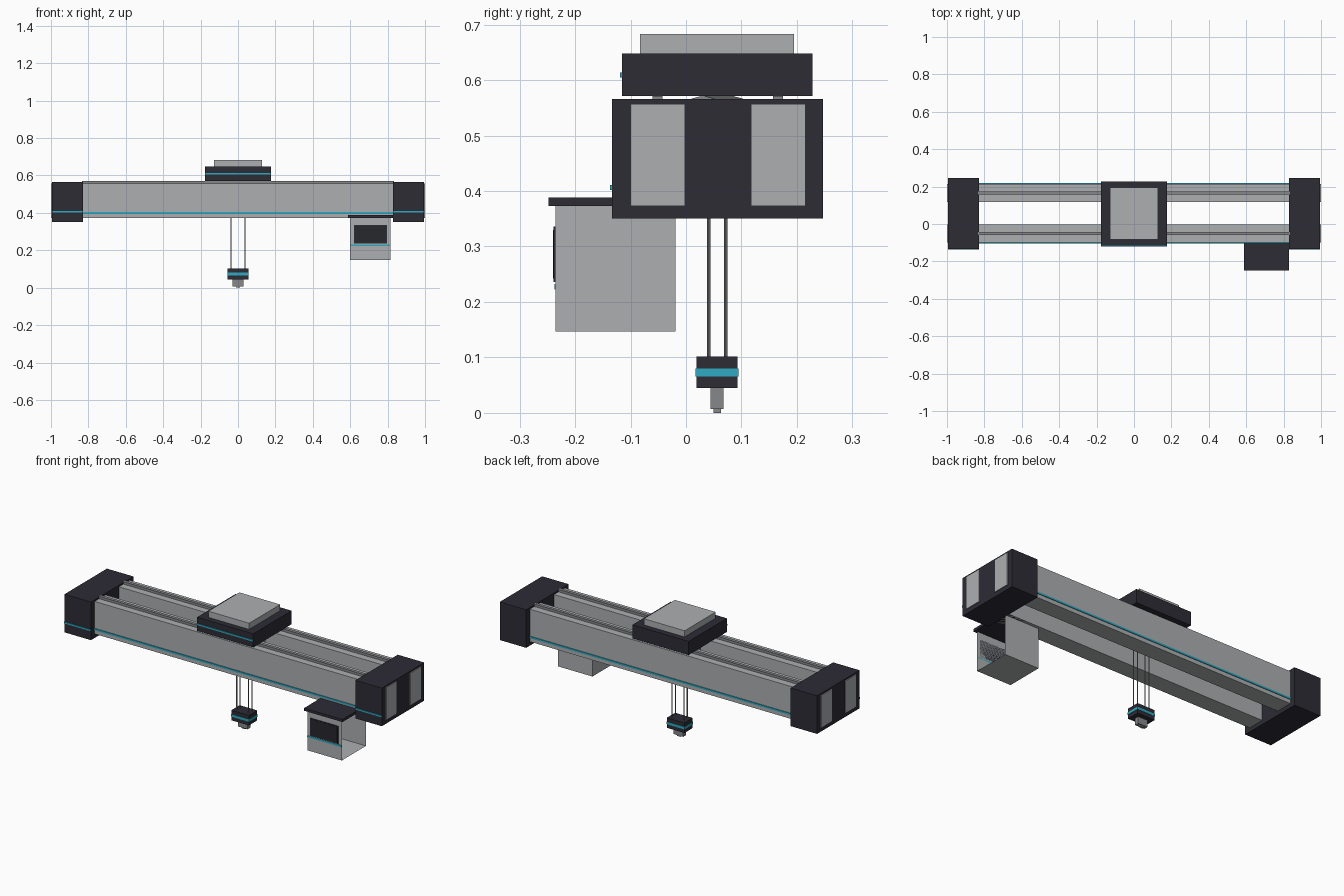
import bpy, bmesh, math

if "Cube" in bpy.data.objects:
    bpy.data.objects.remove(bpy.data.objects["Cube"])


def material(name, rgb):
    m = bpy.data.materials.new(name)
    m.diffuse_color = (*rgb, 1)
    m.use_nodes = True
    m.node_tree.nodes["Principled BSDF"].inputs["Base Color"].default_value = m.diffuse_color
    return m


DARK = material("charcoal", (0.026, 0.025, 0.036))
LIGHT = material("light aluminium", (0.42, 0.43, 0.44))
STEEL = material("steel grey", (0.24, 0.245, 0.25))
TEAL = material("teal", (0.03, 0.40, 0.54))
SCREEN = material("screen black", (0.02, 0.021, 0.027))


def finish(name, bm, mat):
    me = bpy.data.meshes.new(name)
    bm.to_mesh(me)
    bm.free()
    me.materials.append(mat)
    ob = bpy.data.objects.new(name, me)
    bpy.context.collection.objects.link(ob)
    return ob


def box(name, x, y, z, mat, open_faces=()):
    """Box from (min, max) ranges; faces whose normal is listed are left open."""
    bm = bmesh.new()
    bmesh.ops.create_cube(bm, size=1)
    bm.normal_update()
    gone = [f for f in bm.faces
            if any(f.normal.dot(n) > 0.9 for n in open_faces)]
    bmesh.ops.delete(bm, geom=gone, context='FACES')
    for v in bm.verts:
        for i, (a, b) in enumerate((x, y, z)):
            v.co[i] = (a + b) / 2 + v.co[i] * (b - a)
    return finish(name, bm, mat)


def cylinder(name, centre, radius, depth, sides, mat, axis='Z'):
    bm = bmesh.new()
    bmesh.ops.create_cone(bm, cap_ends=True, segments=sides,
                          radius1=radius, radius2=radius, depth=depth)
    ob = finish(name, bm, mat)
    ob.location = centre
    if axis == 'X':
        ob.rotation_euler = (math.pi / sides, math.pi / 2, 0)
    return ob


# Two long beams, running through the end blocks, each with a guide rail on top
for side, y0, y1 in (("front", -0.10, -0.002), ("back", 0.117, 0.215)):
    box(side + "_beam", (-1, 1), (y0, y1), (0.373, 0.557), LIGHT)
    mid = (y0 + y1) / 2
    box(side + "_guide_rail", (-0.834, 0.834), (mid - 0.009, mid + 0.009),
        (0.557, 0.571), STEEL)

# Accent lines on the outer beam sides
for side, y in (("front", (-0.104, -0.1)), ("back", (0.215, 0.219))):
    box(side + "_beam_stripe", (-0.83, 0.83), y, (0.395, 0.405), TEAL)

# End blocks with front accent lines
for side, s in (("left", -1), ("right", 1)):
    xs = sorted((s * 0.829, s * 0.995))
    box(side + "_end_block", xs, (-0.133, 0.247), (0.35, 0.566), DARK)
    box(side + "_end_stripe", xs, (-0.137, -0.133), (0.402, 0.411), TEAL)

# Carriage with load plate and accent line
box("carriage", (-0.176, 0.176), (-0.115, 0.228), (0.571, 0.648), DARK)
box("carriage_plate", (-0.128, 0.128), (-0.083, 0.195), (0.648, 0.683), LIGHT)
box("carriage_stripe", (-0.176, 0.176), (-0.119, -0.115), (0.605, 0.614), TEAL)

# Hoist drum under the carriage and four hanging cables
cylinder("hoist_drum", (0, 0.056, 0.512), 0.06, 0.2, 12, STEEL, 'X')
for i, x in enumerate((-0.037, 0.037)):
    for j, y in enumerate((0.041, 0.0715)):
        cylinder(f"cable_{i}{j}", (x, y, 0.31), 0.003, 0.43, 8, STEEL)

# Hook block with accent band and hook stub
box("hook_block", (-0.055, 0.055), (0.019, 0.093), (0.045, 0.102), DARK)
box("hook_block_band", (-0.057, 0.057), (0.0175, 0.0945), (0.066, 0.08), TEAL)
box("hook_stub", (-0.03, 0.03), (0.044, 0.068), (0.007, 0.046), STEEL)
box("hook_tip", (-0.012, 0.012), (0.05, 0.063), (0, 0.007), STEEL)

# Control box, open at the outer side and under its lid
box("control_box", (0.6, 0.816), (-0.235, -0.019), (0.147, 0.373), LIGHT,
    ((1, 0, 0), (0, 0, 1)))
box("control_box_lid", (0.588, 0.829), (-0.248, -0.006), (0.373, 0.388), DARK)
box("control_screen_frame", (0.62, 0.796), (-0.239, -0.235), (0.236, 0.336), DARK)
box("control_screen", (0.626, 0.79), (-0.240, -0.239), (0.242, 0.33), SCREEN)
box("control_box_stripe", (0.6, 0.816), (-0.237, -0.235), (0.222, 0.232), TEAL)
